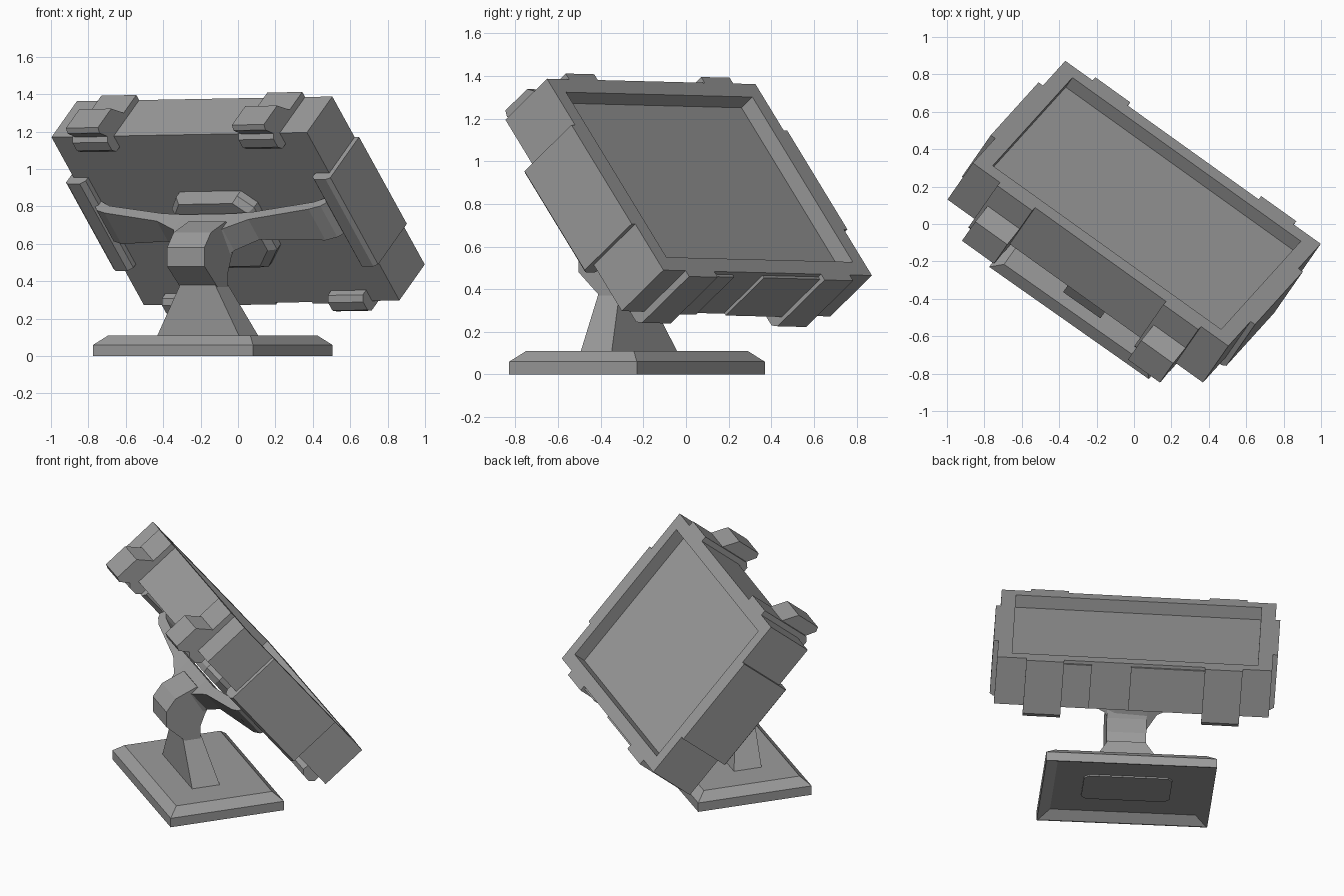
import bpy, bmesh
from mathutils import Matrix

if "Cube" in bpy.data.objects:
    bpy.data.objects.remove(bpy.data.objects["Cube"])

# Head frame: u across the screen, v up the screen, w out of the back (slightly sheared)
HEAD = Matrix(((.814, -.426, -.445, .0685),
               (-.583, -.471, -.64, .11),
               (.015, .774, -.63, .926),
               (0, 0, 0, 1)))
# Stand frame: rotated about z only
STAND = Matrix(((.818, .578, 0, -.135),
                (-.575, .816, 0, -.23),
                (0, 0, 1, 0),
                (0, 0, 0, 1)))

grey = bpy.data.materials.new("dark_grey")
grey.diffuse_color = (.33, .33, .33, 1)
grey.use_nodes = True
grey.node_tree.nodes["Principled BSDF"].inputs["Base Color"].default_value = grey.diffuse_color


def finish(name, bm, frame):
    bmesh.ops.transform(bm, matrix=frame, verts=bm.verts)
    bmesh.ops.recalc_face_normals(bm, faces=bm.faces)
    me = bpy.data.meshes.new(name)
    bm.to_mesh(me)
    bm.free()
    me.materials.append(grey)
    ob = bpy.data.objects.new(name, me)
    bpy.context.collection.objects.link(ob)
    return ob


def loft(bm, rings):
    """Skin closed rings of equal length and cap both ends."""
    rv = [[bm.verts.new(p) for p in r] for r in rings]
    n = len(rv[0])
    for a, b in zip(rv, rv[1:]):
        for i in range(n):
            bm.faces.new((a[i], a[(i + 1) % n], b[(i + 1) % n], b[i]))
    bm.faces.new(rv[0][::-1])
    bm.faces.new(rv[-1])


def lofted(name, rings, frame):
    bm = bmesh.new()
    loft(bm, rings)
    return finish(name, bm, frame)


def prism(name, pts, axis, lo, hi, frame):
    """Extrude a 2D profile along one frame axis."""
    def put(p, h):
        q = list(p)
        q.insert(axis, h)
        return q
    return lofted(name, [[put(p, h) for p in pts] for h in (lo, hi)], frame)


def rect(a, b, z, cy=0):
    return [(-a, cy - b, z), (a, cy - b, z), (a, cy + b, z), (-a, cy + b, z)]


# Screen housing with a recessed front
lofted("screen_housing",
       [rect(.75, .5, .08), rect(.75, .5, 0), rect(.839, .58, 0), rect(.839, .58, .305)], HEAD)

# Side clamps wrapping onto the back
clamp = [(.82, 0), (.868, 0), (.868, .345), (.845, .36), (.77, .36), (.745, .335), (.745, .29), (.82, .29)]
for s, side in ((1, "right"), (-1, "left")):
    prism("side_clamp_" + side, [(s * u, w) for u, w in clamp], 1, -.3, .3, HEAD)

# Four edge clips, the upper pair with raised wedges
clip = [(.56, 0), (.615, 0), (.615, .345), (.59, .37), (.535, .37), (.505, .345), (.505, .29), (.56, .29)]
wedge = [(.6, .14), (.7, .22), (.7, .38), (.67, .39), (.6, .34)]
for s, side in ((1, "right"), (-1, "left")):
    lo, hi = sorted((s * .43, s * .66))
    for t, level in ((1, "top"), (-1, "bottom")):
        prism(f"clip_{level}_{side}", [(t * v, w) for v, w in clip], 0, lo, hi, HEAD)
    prism("clip_wedge_" + side, wedge, 0, lo + .02, hi, HEAD)

# Raised panels on the underside with a gap between them
for i, (lo, hi) in enumerate(((-.43, .02), (.26, .43))):
    prism(f"underside_panel_{i + 1}", [(-.57, .02), (-.595, .02), (-.595, .3), (-.57, .3)], 0, lo, hi, HEAD)

# Octagonal mounting plate with bevelled rim
oct_pts = [(.15, -.3), (.27, -.18), (.27, .11), (.2, .19), (-.2, .19), (-.27, .11), (-.27, -.18), (-.15, -.3)]
lofted("mounting_plate",
       [[(u * k, v * k, w) for u, v in oct_pts] for k, w in ((1, .3), (1, .35), (.88, .385))], HEAD)

# Yoke: sections (u, v low, v high, w inner, w outer), narrow at the hub, wide at the tips
half = [(.76, -.08, .135, .3, .35), (.735, -.08, .135, .31, .38), (.67, -.08, .135, .345, .405),
        (.3, -.02, .12, .4, .465), (.16, -.04, .11, .4, .53), (.1, -.05, .11, .4, .63)]
full = half + [(-s[0],) + s[1:] for s in reversed(half)]
lofted("yoke_arms",
       [[(u, a, w0), (u, b, w0), (u, b, w1), (u, a, w1)] for u, a, b, w0, w1 in full], HEAD)

# Hollow base plate with sloped rim
lofted("base_plate", [rect(.445, .3, .045), rect(.515, .36, 0), rect(.522, .367, 0),
                      rect(.522, .367, .06), rect(.465, .31, .11)], STAND)

# Pad under the base
pad = [(.27, -.11), (.27, .11), (.24, .14), (-.24, .14), (-.27, .11), (-.27, -.11), (-.24, -.14), (.24, -.14)]
prism("base_pad", pad, 2, .035, .06, STAND)

# Tapered post
lofted("post", [rect(.272, .09, .1, -.045), rect(.115, .06, .38, -.08)], STAND)

# Knuckle joining post and yoke
knuckle = [(-.13, .37), (-.25, .48), (-.25, .58), (-.19, .66), (-.05, .72),
           (.05, .62), (.0, .53), (-.03, .45), (-.03, .37)]
prism("neck_knuckle", knuckle, 0, -.122, .122, STAND)
